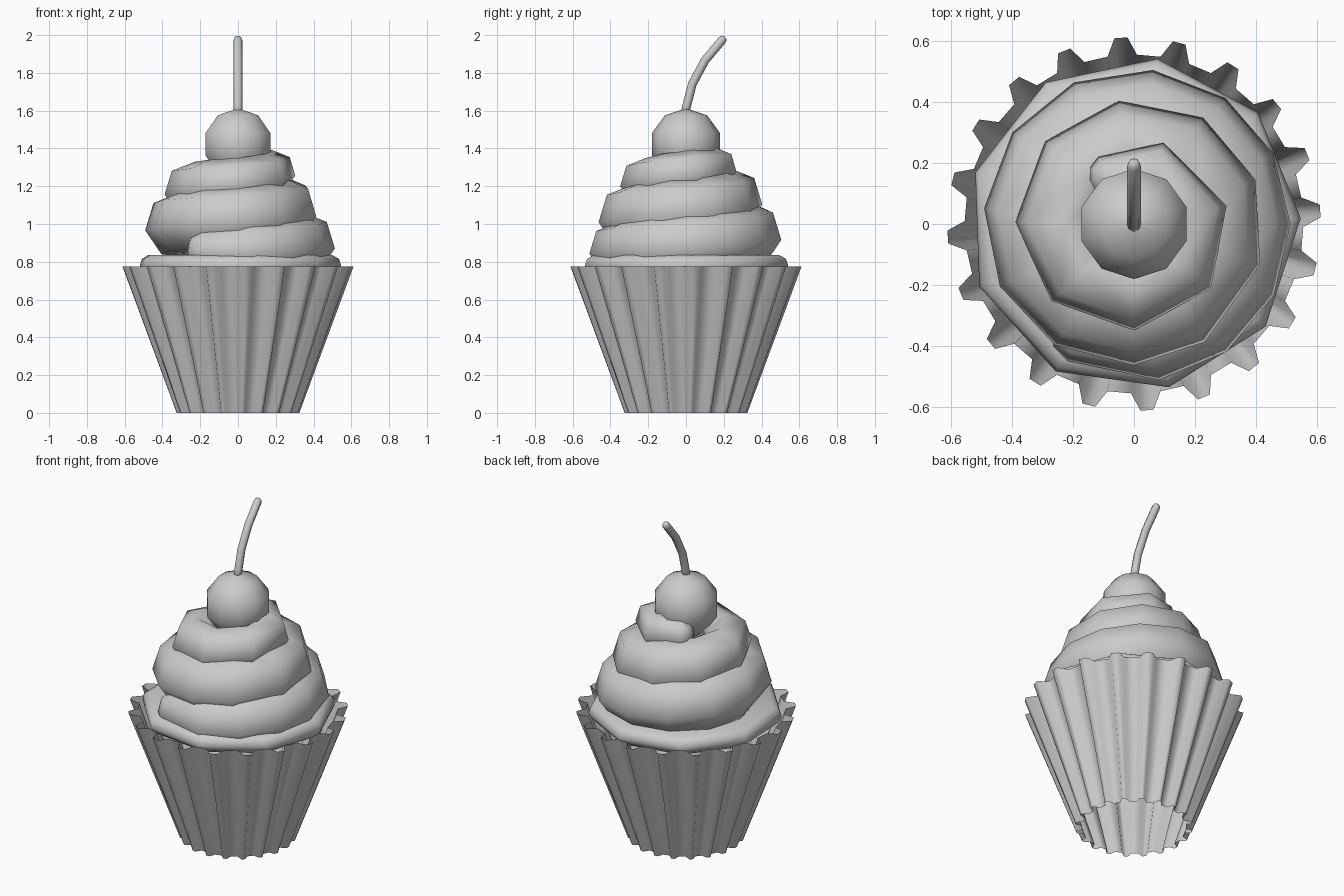
import bpy
from math import radians, sin, cos, pi

if "Cube" in bpy.data.objects:
    bpy.data.objects.remove(bpy.data.objects["Cube"])


def mesh_object(name, verts, faces, angle=180):
    me = bpy.data.meshes.new(name)
    me.from_pydata(verts, [], faces)
    ob = bpy.data.objects.new(name, me)
    bpy.context.collection.objects.link(ob)
    bpy.ops.object.select_all(action='DESELECT')
    ob.select_set(True)
    bpy.context.view_layer.objects.active = ob
    if angle >= 180:
        bpy.ops.object.shade_smooth()
    else:
        bpy.ops.object.shade_smooth_by_angle(angle=radians(angle))
    return ob


def loft(name, rings, caps=True, angle=180):
    """Skin a list of equally sized closed rings."""
    n = len(rings[0])
    verts = [v for r in rings for v in r]
    faces = [(i * n + j, i * n + (j + 1) % n, (i + 1) * n + (j + 1) % n, (i + 1) * n + j)
             for i in range(len(rings) - 1) for j in range(n)]
    if caps:
        faces.append(tuple(reversed(range(n))))
        faces.append(tuple(range(len(verts) - n, len(verts))))
    return mesh_object(name, verts, faces, angle)


def lathe(name, profile, sides, start, angle=180):
    rings = [[(r * cos(radians(start) + 2 * pi * k / sides),
               r * sin(radians(start) + 2 * pi * k / sides), z) for k in range(sides)]
             for r, z in profile]
    return loft(name, rings, True, angle)


def interp(table, t):
    for a, b in zip(table, table[1:]):
        if t <= b[0]:
            f = (t - a[0]) / (b[0] - a[0])
            return [p + (q - p) * f for p, q in zip(a[1:], b[1:])]
    return table[-1][1:]


# Pleated paper wrapper: an open shell with 20 teeth
def pleats(tip, valley, z):
    ring = []
    for k in range(20):
        for da, r in ((-5, valley), (-2, tip), (2, tip), (5, valley)):
            a = radians(4 + 18 * k + da)
            ring.append((r * cos(a), r * sin(a), z))
    return ring


loft("wrapper", [pleats(0.325, 0.29, 0), pleats(0.612, 0.555, 0.775)], caps=False)

# Nine-sided cake top with a rounded edge
lathe("cake_top", [(0.49, 0.72), (0.535, 0.75), (0.547, 0.78), (0.535, 0.815), (0.50, 0.835)],
      9, 2, 60)

# Frosting: seven-sided tube on a rising, shrinking spiral
# angle, outer radius, centre height, tube radius
path = [(-116, 0.50, 0.86, 0.115), (-80, 0.52, 0.865, 0.145), (0, 0.515, 0.896, 0.17),
        (90, 0.51, 0.946, 0.175), (180, 0.495, 0.996, 0.175), (270, 0.465, 1.036, 0.175),
        (360, 0.43, 1.075, 0.175), (450, 0.41, 1.125, 0.17), (540, 0.39, 1.18, 0.15),
        (630, 0.35, 1.22, 0.13), (720, 0.315, 1.27, 0.12), (790, 0.285, 1.295, 0.11),
        (838, 0.25, 1.31, 0.09)]
steps = [-116, -81, -54, -27, 0, 27, 54, 83, 113, 143, 174, 205, 237, 270, 301, 342, 380,
         417, 457, 497, 539, 583, 630, 680, 731, 790, 838]


def section(t, shift=0.0, scale=1.0):
    """Tube ring at spiral angle t, moved along the tangent and scaled for the ends."""
    outer, z, a = interp(path, t)
    th = radians(t)
    mid = outer - a
    ring = []
    for k in range(7):
        b = radians(-8.7 + 360 * k / 7)
        r = mid + a * scale * cos(b)
        ring.append((r * cos(th) - shift * sin(th), r * sin(th) + shift * cos(th),
                     z + a * scale * sin(b)))
    return ring


rings = [section(t) for t in steps]
first, last = steps[0], steps[-1]
rings = [section(first, -0.09, 0.4), section(first, -0.06, 0.8)] + rings
rings += [section(last, 0.04, 0.8), section(last, 0.06, 0.4)]
# Ring order runs outward-up, so reverse it to point the normals outside
loft("frosting_swirl", [list(reversed(r)) for r in rings])

# Cherry: ten-sided ball with five bands
lathe("cherry", [(0.002, 1.23)] +
      [(0.19 * cos(radians(b)), 1.422 + 0.19 * sin(radians(b))) for b in (-54, -18, 18, 54)] +
      [(0.002, 1.612)], 10, 18)

# Bent cherry stem with a rounded tip: y, z, radius
stem = [(-0.01, 1.57, 0.023), (0.005, 1.63, 0.023), (0.033, 1.74, 0.023), (0.10, 1.865, 0.023),
        (0.19, 1.972, 0.023), (0.201, 1.985, 0.018), (0.205, 1.99, 0.009)]
rings = []
for i, (y, z, r) in enumerate(stem):
    p, q = stem[max(i - 1, 0)], stem[min(i + 1, len(stem) - 1)]
    dy, dz = q[0] - p[0], q[1] - p[1]
    d = (dy * dy + dz * dz) ** 0.5
    rings.append([(r * cos(pi * k / 4), y + r * sin(pi * k / 4) * dz / d,
                   z - r * sin(pi * k / 4) * dy / d) for k in range(8)])
loft("cherry_stem", rings)
